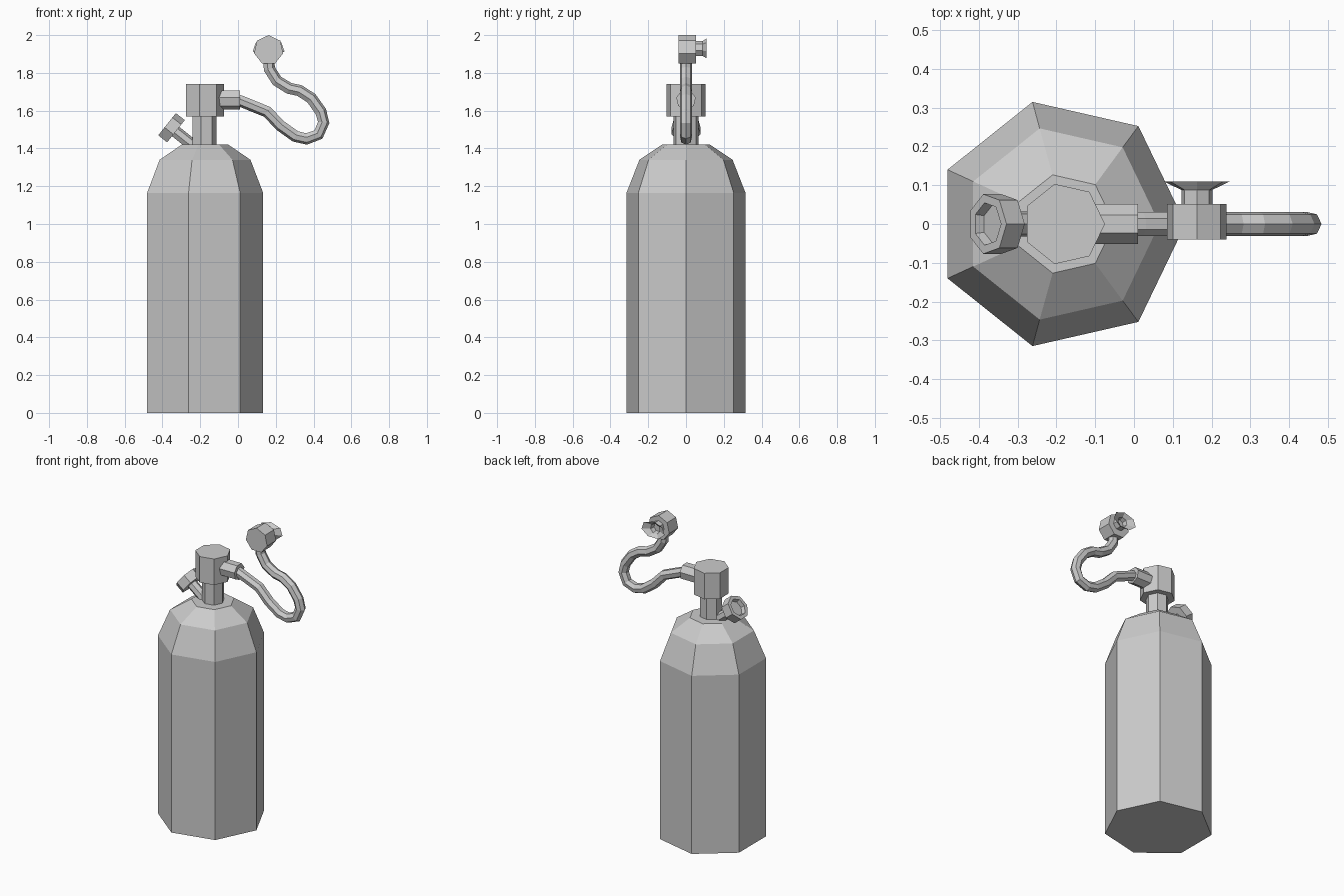
import bpy, bmesh, math
from mathutils import Vector as V

if "Cube" in bpy.data.objects:
    bpy.data.objects.remove(bpy.data.objects["Cube"])

N = 7  # every round part is seven-sided
X, Y, Z = V((1, 0, 0)), V((0, 1, 0)), V((0, 0, 1))


def loft(name, rings):
    """Skin a list of (centre, u, v) seven-sided rings and cap both ends."""
    bm = bmesh.new()
    loops = []
    for c, u, v in rings:
        loops.append([bm.verts.new(c + u * math.cos(math.tau * i / N) + v * math.sin(math.tau * i / N))
                      for i in range(N)])
    for a, b in zip(loops, loops[1:]):
        for i in range(N):
            j = (i + 1) % N
            bm.faces.new((a[i], a[j], b[j], b[i]))
    bm.faces.new(loops[0][::-1])
    bm.faces.new(loops[-1])
    bmesh.ops.recalc_face_normals(bm, faces=bm.faces)
    me = bpy.data.meshes.new(name)
    bm.to_mesh(me)
    bm.free()
    ob = bpy.data.objects.new(name, me)
    bpy.context.collection.objects.link(ob)
    return ob


def lathe(name, origin, axis, u, profile):
    """Loft along an axis from (distance, radius) pairs; u points at the first corner."""
    v = axis.cross(u)
    return loft(name, [(V(origin) + axis * d, u * r, v * r) for d, r in profile])


# Tank with a stepped shoulder
loft("tank", [(V((x, 0, z)), X * r, Y * r) for x, z, r in
              [(-.19, 0, .323), (-.19, 1.165, .323), (-.187, 1.34, .253), (-.181, 1.42, .13)]])

# Valve neck and head
lathe("valve_neck", (-.18, 0, 0), Z, X, [(1.41, .067), (1.58, .067)])
lathe("valve_head", (-.181, 0, 0), Z, X, [(1.57, .106), (1.74, .106)])

# Tilted hand knob with a recessed face, and its stem
axis = V((-.78, 0, .62)).normalized()
up = V((.62, 0, .78)).normalized()
base = (-.331, 0, 1.488)
lathe("knob_stem", base, axis, up, [(-.19, .033), (.01, .033)])
lathe("knob", base, axis, up, [(0, .079), (.06, .079), (.06, .056), (.035, .05)])

# Hose outlet on the valve head
lathe("outlet", (0, 0, 1.658), X, -Z, [(-.13, .053), (.01, .053)])

# Curved hose swept in the x-z plane
path = [V((x, 0, z)) for x, z in [
    (-.01, 1.66), (.02, 1.65), (.155, 1.595), (.225, 1.522), (.305, 1.465), (.363, 1.452),
    (.425, 1.475), (.452, 1.538), (.437, 1.595), (.387, 1.665), (.325, 1.705),
    (.27, 1.717), (.205, 1.757), (.165, 1.82), (.16, 1.88)]]
rings = []
for i, p in enumerate(path):
    t = (path[min(i + 1, len(path) - 1)] - path[max(i - 1, 0)]).normalized()
    rings.append((p, t.cross(Y) * -.032, Y * .032))
loft("hose", rings)

# Mouthpiece body, with an oval flared bite cup behind it
lathe("mouthpiece_body", (.162, 0, 1.921), Y, Z, [(-.04, .079), (.052, .079)])
loft("mouthpiece_cup", [(V((.162, y, 1.927)), Z * rz, X * rx) for y, rx, rz in
                        [(.045, .041, .041), (.088, .041, .041), (.109, .086, .055),
                         (.088, .034, .034), (.06, .028, .028)]])
